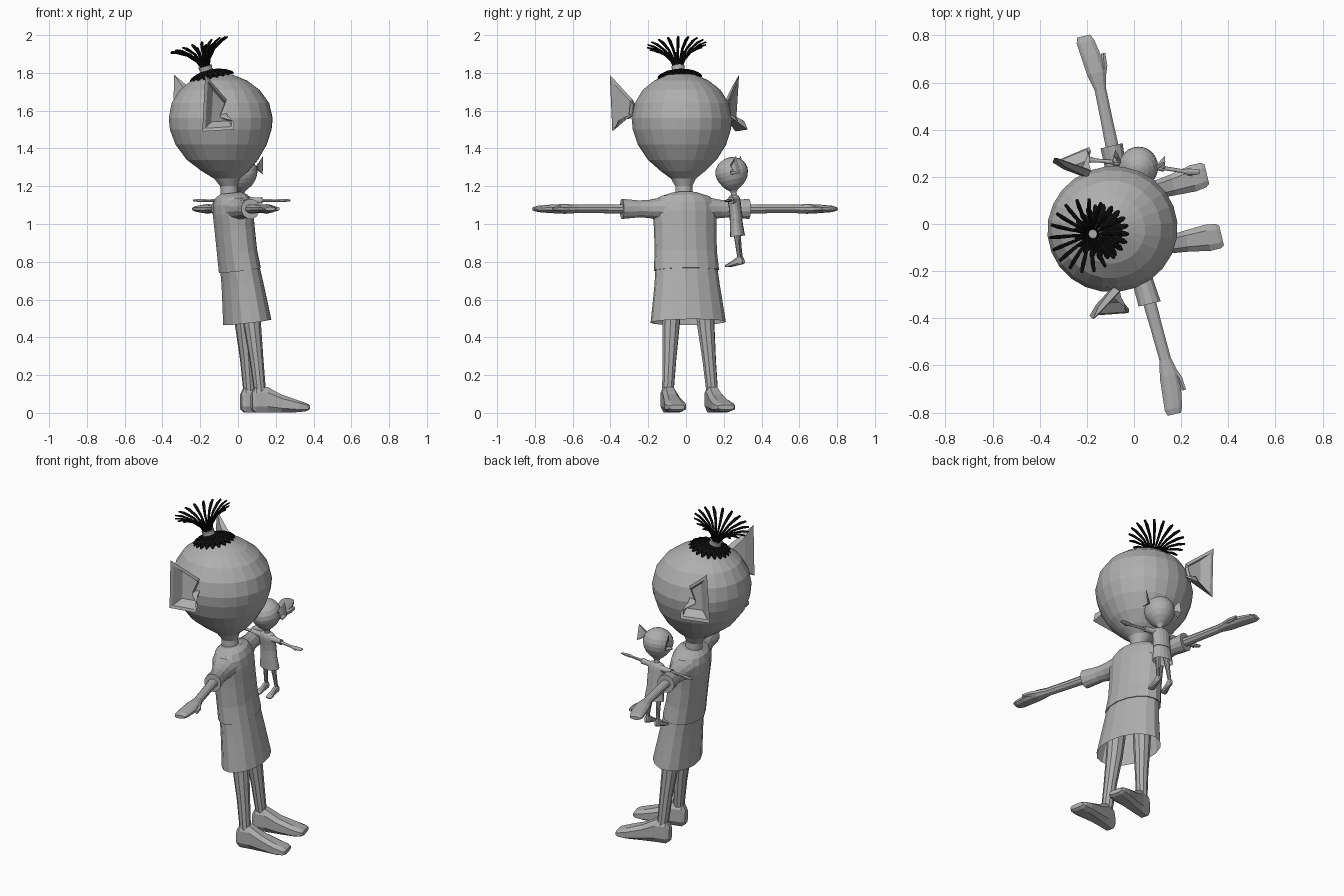
import bpy, bmesh, math
from mathutils import Matrix, Vector

if "Cube" in bpy.data.objects:
    bpy.data.objects.remove(bpy.data.objects["Cube"])


def material(name, rgb):
    m = bpy.data.materials.new(name)
    m.diffuse_color = (*rgb, 1)
    m.use_nodes = True
    m.node_tree.nodes["Principled BSDF"].inputs["Base Color"].default_value = m.diffuse_color
    return m


GREY = material("plain_grey", (0.43, 0.43, 0.43))
BLACK = material("hair_black", (0.004, 0.004, 0.004))


def skin(bm, rings, cap_start=True, cap_end=True):
    """Bridge equal-length rings of points into a tube."""
    vs = [[bm.verts.new(p) for p in r] for r in rings]
    n = len(vs[0])
    for a, b in zip(vs, vs[1:]):
        for i in range(n):
            j = (i + 1) % n
            bm.faces.new((a[i], a[j], b[j], b[i]))
    if cap_start:
        bm.faces.new(vs[0][::-1])
    if cap_end:
        bm.faces.new(vs[-1])


def ring(c, u, v, n, p=1.0):
    """Ellipse (p=1) or squarer section around c, spanned by u and v."""
    c, u, v = Vector(c), Vector(u), Vector(v)
    out = []
    for i in range(n):
        t = 2 * math.pi * (i + 0.5) / n
        k, s = math.cos(t), math.sin(t)
        out.append(c + u * math.copysign(abs(k) ** p, k) + v * math.copysign(abs(s) ** p, s))
    return out


def finish(bm, name, mat, matrix):
    bmesh.ops.recalc_face_normals(bm, faces=bm.faces)
    me = bpy.data.meshes.new(name)
    bm.to_mesh(me)
    bm.free()
    me.materials.append(mat)
    me.transform(matrix)
    ob = bpy.data.objects.new(name, me)
    bpy.context.collection.objects.link(ob)
    return ob


def part(name, rings, matrix, mat=GREY, **caps):
    bm = bmesh.new()
    skin(bm, rings, **caps)
    return finish(bm, name, mat, matrix)


def upright(rows, n, tilt=0.0):
    """Stacked sections: z, centre x, half depth, half width."""
    return [ring((x, 0, z), (rx, 0, rx * tilt), (0, ry, 0), n) for z, x, rx, ry in rows]


def build_figure(pre, M):
    # Head and neck as one teardrop
    part(pre + "head", upright([
        (1.12, -.042, .05, .048), (1.20, -.05, .046, .045), (1.24, -.06, .068, .066),
        (1.28, -.07, .125, .118), (1.34, -.085, .19, .183), (1.42, -.092, .243, .235),
        (1.50, -.094, .271, .261), (1.56, -.094, .277, .267), (1.64, -.096, .260, .250),
        (1.71, -.10, .213, .207), (1.76, -.103, .148, .144), (1.79, -.106, .077, .075),
        (1.80, -.107, .02, .02)], 24), M)
    # Shirt, slightly wider than the skirt at its lower edge
    part(pre + "shirt", upright([
        (.755, .01, .108, .176), (.85, -.005, .103, .168), (.97, -.018, .103, .168),
        (1.06, -.027, .104, .173), (1.11, -.033, .098, .168), (1.145, -.037, .083, .135),
        (1.165, -.04, .055, .07)], 16, .13), M)
    # Skirt
    part(pre + "skirt", upright([
        (.48, .05, .124, .203), (.56, .04, .117, .192), (.68, .024, .107, .176),
        (.80, .005, .098, .164)], 16, .13), M, cap_start=False)
    for side, s in (("left_", 1), ("right_", -1)):
        S = M @ Matrix.Diagonal((1, s, 1, 1))
        nm = pre + side
        # Sleeve, arm, hand and thumb
        across = lambda rows, n, z=1.08: [ring((x, y, z), (rx, 0, 0), (0, 0, rz), n)
                                          for y, x, rx, rz in rows]
        part(nm + "sleeve", across([(.11, -.03, .075, .065), (.19, -.025, .055, .05),
                                    (.25, -.02, .046, .046), (.345, -.015, .05, .055)], 12), S)
        part(nm + "arm", across([(.3, -.015, .03, .025), (.45, -.01, .027, .023),
                                 (.6, -.005, .026, .022)], 10), S)
        part(nm + "hand", across([(.59, -.005, .026, .022), (.66, -.005, .043, .026),
                                  (.74, -.012, .043, .022), (.80, -.02, .04, .017),
                                  (.825, -.022, .03, .01)], 10), S)
        part(nm + "thumb", across([(.63, .015, .015, .014), (.68, .033, .016, .015),
                                   (.735, .042, .010, .010)], 6), S)
        # Leg
        part(nm + "leg", [ring((x, y, z), (r, 0, 0), (0, r, 0), 10) for x, y, z, r in (
            (.045, .088, .60, .052), (.055, .095, .46, .047), (.075, .108, .28, .037),
            (.09, .12, .12, .032), (.09, .12, .06, .03))], S)
        # Foot, lofted from heel to toe
        part(nm + "foot", [ring((x, y, (a + b) / 2), (0, w, 0), (0, 0, (b - a) / 1.8), 8, .7)
                           for x, y, w, a, b in (
            (.045, .12, .026, .02, .10), (.065, .12, .036, .006, .135), (.125, .12, .04, .006, .135),
            (.20, .123, .048, .005, .095), (.29, .13, .06, .005, .065),
            (.335, .133, .056, .01, .05), (.35, .134, .045, .018, .042))], S)
        # Ear: root, outer rim, rim lip, hollow
        rim = [Vector(p) for p in ((-.263, .352, 1.79), (-.275, .335, 1.49), (-.11, .362, 1.50),
                                   (-.105, .345, 1.54), (-.165, .262, 1.56), (-.125, .262, 1.66))]
        root = Vector((-.13, .22, 1.61))
        mid = sum(rim, Vector()) / len(rim)
        lip = [p.lerp(mid, .17) for p in rim]
        part(nm + "ear", [[p.lerp(root, .78) for p in rim],
                          [p.lerp(root, .35) + Vector((-.012, 0, 0)) for p in rim], rim, lip,
                          [p.lerp(root, .33) for p in lip]], S)


figure = Matrix.Rotation(math.radians(13.5), 4, 'Z')
doll = (Matrix.Translation((.02, .252, 1.125)) @ Matrix.Rotation(math.radians(-97), 4, 'Z')
        @ Matrix.Rotation(math.radians(13), 4, 'Y') @ Matrix.Scale(.315, 4)
        @ Matrix.Translation((.02, 0, -1.08)))
build_figure("figure_", figure)
build_figure("doll_", doll)


# Hair frames: origin at the head centre, z along the leaning hair axis
def hair_frame(deg):
    return (figure @ Matrix.Translation((-.095, 0, 1.54))
            @ Matrix.Rotation(math.radians(-deg), 4, 'Y'))


def strand(bm, ang, pts):
    """Flat lock in the radial plane: points are radius, height, half width, half thickness."""
    out = Vector((math.cos(ang), math.sin(ang), 0))
    side = Vector((-out.y, out.x, 0))
    up = Vector((0, 0, 1))
    pos = [out * r + up * h for r, h, w, t in pts]
    rings = []
    for i, (r, h, w, t) in enumerate(pts):
        d = (pos[min(i + 1, len(pts) - 1)] - pos[max(i - 1, 0)]).normalized()
        rings.append(ring(pos[i], side * w, side.cross(d) * t, 6))
    skin(bm, rings)


# Scalp hair: a low cone with a fringe of locks
bm = bmesh.new()
skin(bm, [ring((x, 0, z), (r, 0, 0), (0, r, 0), 20)
          for x, z, r in ((0, .235, .09), (0, .256, .088), (-.01, .269, .06), (-.02, .285, .032))])
for i in range(20):
    strand(bm, 2 * math.pi * i / 20, [(.03, .276, .008, .006), (.075, .264, .015, .008),
                                      (.105, .25, .013, .007), (.118, .242, .005, .003)])
finish(bm, "scalp_hair", BLACK, hair_frame(11))

# Hair tie
part("hair_tie", [ring((0, 0, z), (r, 0, 0), (0, r, 0), 14)
                  for z, r in ((.25, .036), (.265, .038), (.29, .034), (.308, .036))], hair_frame(16))

# Fountain of loose locks
bm = bmesh.new()
for i in range(18):
    strand(bm, 2 * math.pi * (i + .5) / 18, [(.018, .295, .006, .005), (.035, .34, .006, .005),
                                             (.075, .385, .008, .005), (.125, .415, .010, .006),
                                             (.158, .425, .007, .004)])
finish(bm, "loose_hair", BLACK, hair_frame(16))
